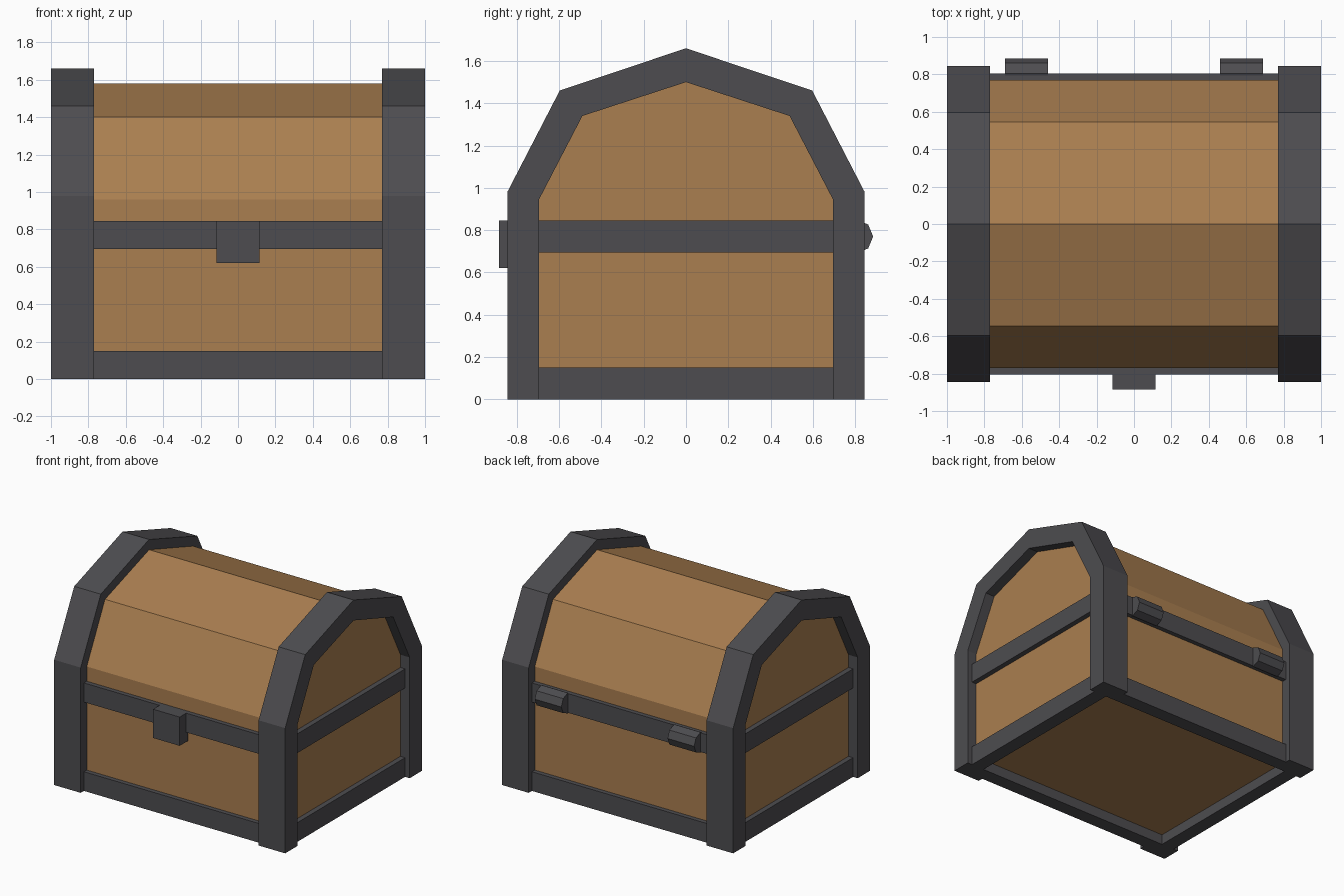
import bpy, bmesh, math

if "Cube" in bpy.data.objects:
    bpy.data.objects.remove(bpy.data.objects["Cube"])

def material(name, rgb):
    m = bpy.data.materials.new(name)
    m.diffuse_color = (*rgb, 1)
    m.use_nodes = True
    m.node_tree.nodes["Principled BSDF"].inputs["Base Color"].default_value = m.diffuse_color
    return m

WOOD = material("wood", (0.40, 0.21, 0.08))
IRON = material("iron", (0.075, 0.073, 0.08))

def prism(name, profile, axis, lo, hi, mat):
    """Extrude a closed 2D profile: axis 'x' takes (y, z), axis 'z' takes (x, y)."""
    bm = bmesh.new()
    pos = (lambda p, t: (t, p[0], p[1])) if axis == "x" else (lambda p, t: (p[0], p[1], t))
    a = [bm.verts.new(pos(p, lo)) for p in profile]
    b = [bm.verts.new(pos(p, hi)) for p in profile]
    bm.faces.new(a)
    bm.faces.new(b)
    for i in range(len(a)):
        j = (i + 1) % len(a)
        bm.faces.new((a[i], a[j], b[j], b[i]))
    bmesh.ops.recalc_face_normals(bm, faces=bm.faces)
    me = bpy.data.meshes.new(name)
    bm.to_mesh(me)
    bm.free()
    me.materials.append(mat)
    ob = bpy.data.objects.new(name, me)
    bpy.context.collection.objects.link(ob)
    return ob

def mirrored(half):
    """Complete a y >= 0 half profile ending on the ridge."""
    return half + [(-y, z) for y, z in reversed(half) if y > 0]

def ring(name, x, y, thick, z0, z1):
    """Rectangular iron band running around the chest."""
    bm = bmesh.new()
    corners = [(1, 1), (-1, 1), (-1, -1), (1, -1)]
    rows = [[bm.verts.new((sx * (x - t), sy * (y - t), z)) for sx, sy in corners]
            for t, z in ((0, z0), (0, z1), (thick, z1), (thick, z0))]
    for r in range(4):
        p, q = rows[r], rows[(r + 1) % 4]
        for i in range(4):
            j = (i + 1) % 4
            bm.faces.new((p[i], p[j], q[j], q[i]))
    bmesh.ops.recalc_face_normals(bm, faces=bm.faces)
    me = bpy.data.meshes.new(name)
    bm.to_mesh(me)
    bm.free()
    me.materials.append(IRON)
    ob = bpy.data.objects.new(name, me)
    bpy.context.collection.objects.link(ob)

# Wooden chest body with faceted lid
prism("wooden_body", mirrored([(0.77, 0.08), (0.77, 0.96), (0.545, 1.40), (0, 1.58)]),
      "x", -0.92, 0.92, WOOD)

# Arched iron frames at both ends
outer = mirrored([(0.845, 0), (0.845, 0.98), (0.597, 1.46), (0, 1.66)])
inner = mirrored([(0.695, 0), (0.695, 0.945), (0.49, 1.34), (0, 1.50)])
for side, s in (("left", -1), ("right", 1)):
    prism(side + "_frame", outer + inner[::-1], "x", s * 0.77, s * 1.0, IRON)

# Iron bands
ring("base_band", 0.96, 0.805, 0.11, 0, 0.15)
ring("middle_band", 0.96, 0.805, 0.11, 0.695, 0.845)

# Front latch
prism("latch", [(-0.885, 0.62), (-0.78, 0.62), (-0.78, 0.845), (-0.885, 0.845)],
      "x", -0.115, 0.115, IRON)

# Rear hinge barrels
barrel = [(0.805 + 0.08 * math.cos(k * math.pi / 4), 0.77 + 0.08 * math.sin(k * math.pi / 4))
          for k in range(8)]
for side, s in (("left", -1), ("right", 1)):
    prism(side + "_hinge", barrel, "x", s * 0.46, s * 0.69, IRON)
